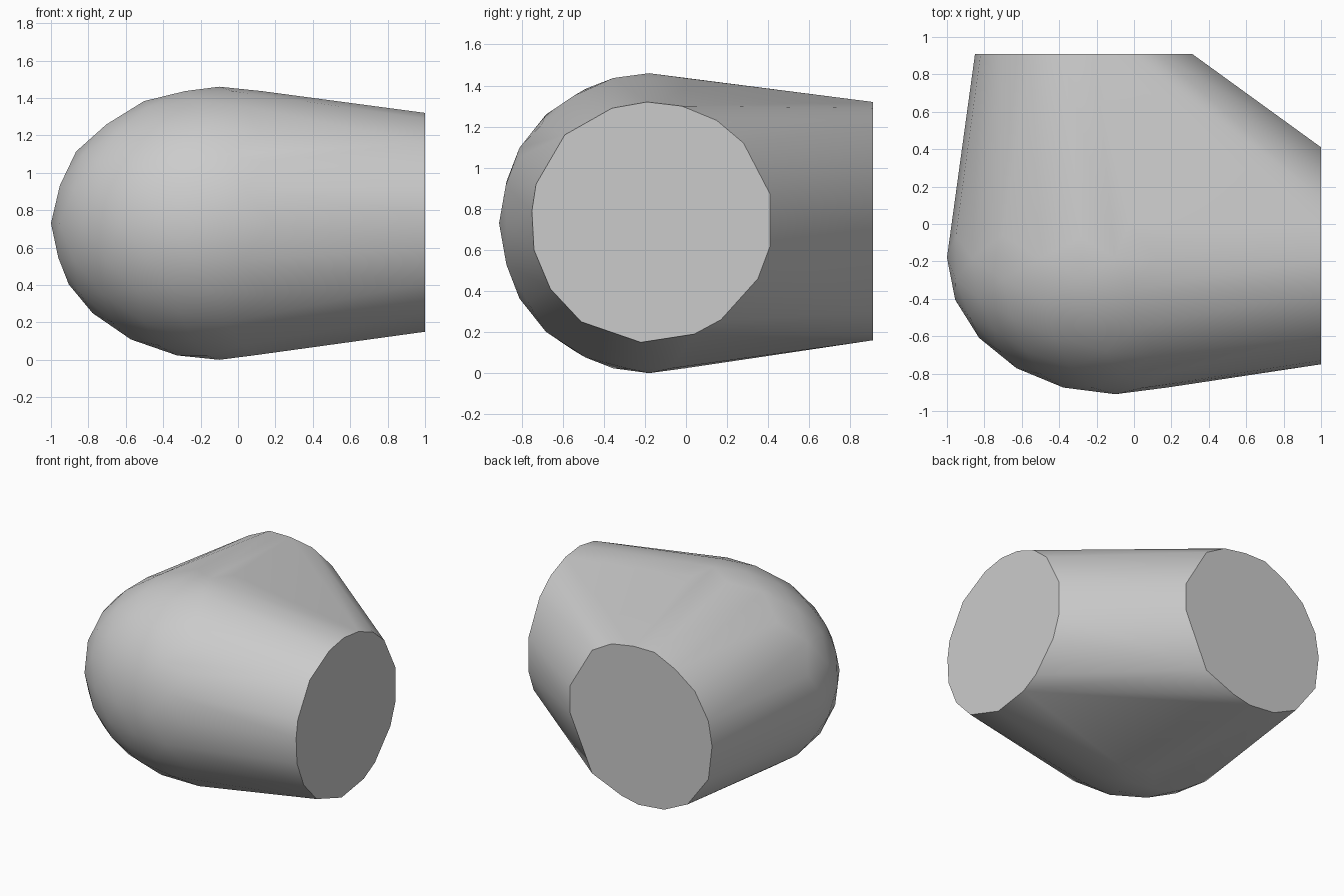
import bpy
import bmesh
import math
from mathutils import Vector

# Remove the default cube only
default_cube = bpy.data.objects.get("Cube")
if default_cube:
    bpy.data.objects.remove(default_cube, do_unlink=True)

# Single plain grey material
grey = bpy.data.materials.new("light_grey")
grey.use_nodes = True
grey.diffuse_color = (0.6, 0.6, 0.6, 1.0)
grey.node_tree.nodes["Principled BSDF"].inputs["Base Color"].default_value = grey.diffuse_color

# Outline of the side mouth as (y, z)
SIDE_MOUTH = [
    (.41, .87), (.41, .62), (.35, .46), (.17, .26), (.04, .19), (-.22, .15),
    (-.51, .25), (-.66, .41), (-.74, .6), (-.75, .79), (-.73, .92),
    (-.59, 1.16), (-.36, 1.29), (-.19, 1.32), (-.02, 1.3), (.15, 1.23), (.28, 1.12),
]

# Outline of the back mouth as (x, z)
BACK_MOUTH = [
    (.31, .69), (.31, .89), (.13, 1.2), (-.03, 1.29), (-.21, 1.32), (-.38, 1.32),
    (-.55, 1.24), (-.71, 1.12), (-.82, .93), (-.85, .75), (-.82, .5),
    (-.65, .27), (-.46, .18), (-.25, .16), (-.11, .19), (.13, .29),
]
SIDE_X, BACK_Y = 1.0, 0.91


def add_rounded_corner(bm, centre, radii):
    """Add an ellipsoid whose extremes reach the given radii exactly."""
    verts = bmesh.ops.create_icosphere(bm, subdivisions=3, radius=1.0)["verts"]
    reach = [max(abs(v.co[axis]) for v in verts) for axis in range(3)]
    for v in verts:
        v.co = Vector(centre[a] + v.co[a] * radii[a] / reach[a] for a in range(3))


def wrap_tightly(bm):
    """Replace the contents with their convex wrapping."""
    result = bmesh.ops.convex_hull(bm, input=bm.verts[:], use_existing_faces=False)
    hull_faces = {f for f in result["geom"] if isinstance(f, bmesh.types.BMFace)}
    spare_faces = [f for f in bm.faces if f not in hull_faces]
    bmesh.ops.delete(bm, geom=spare_faces, context="FACES_ONLY")
    loose_edges = [e for e in bm.edges if not e.link_faces]
    bmesh.ops.delete(bm, geom=loose_edges, context="EDGES")
    loose_verts = [v for v in bm.verts if not v.link_faces]
    bmesh.ops.delete(bm, geom=loose_verts, context="VERTS")


# Elbow body: a rounded corner stretched to two flat mouths
bm = bmesh.new()
add_rounded_corner(bm, (-.1, -.18, .73), (.9, .73, .73))
for y, z in SIDE_MOUTH:
    bm.verts.new((SIDE_X, y, z))
for x, z in BACK_MOUTH:
    bm.verts.new((x, BACK_Y, z))
wrap_tightly(bm)

# Merge the flat mouths into single faces
bmesh.ops.dissolve_limit(bm, angle_limit=math.radians(.5), verts=bm.verts[:], edges=bm.edges[:])
bmesh.ops.recalc_face_normals(bm, faces=bm.faces[:])

mesh = bpy.data.meshes.new("elbow_body")
bm.to_mesh(mesh)
bm.free()
mesh.materials.append(grey)
body = bpy.data.objects.new("elbow_body", mesh)
bpy.context.collection.objects.link(body)

# Smooth skin with crisp mouth rims
bpy.ops.object.select_all(action="DESELECT")
body.select_set(True)
bpy.context.view_layer.objects.active = body
bpy.ops.object.shade_smooth_by_angle(angle=math.radians(35))
